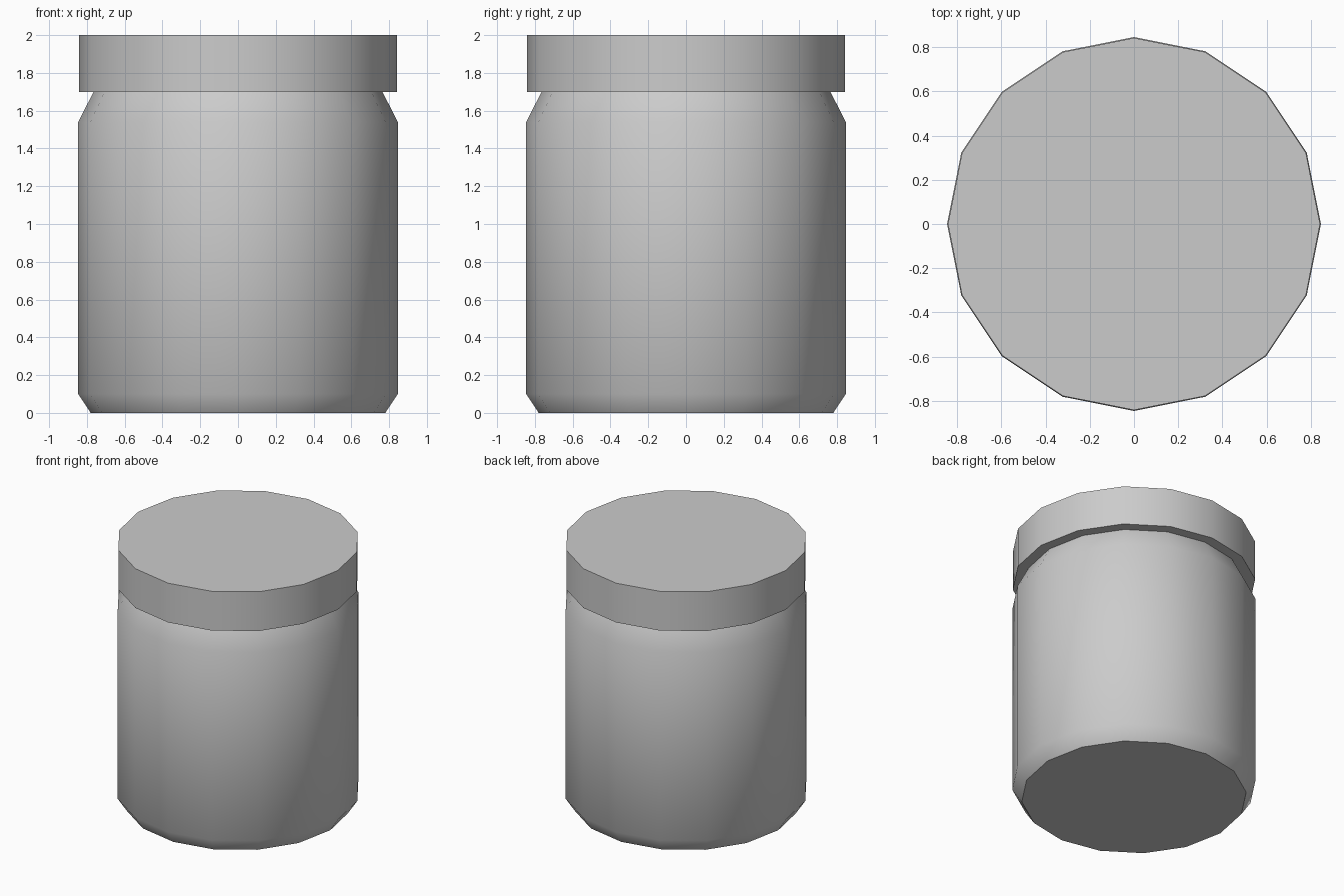
import bpy, bmesh
from math import cos, sin, tau, radians

if "Cube" in bpy.data.objects:
    bpy.data.objects.remove(bpy.data.objects["Cube"])

SIDES = 16


def lathe(name, profile):
    """Closed solid of revolution from (radius, z) rings, bottom to top."""
    bm = bmesh.new()
    rings = [[bm.verts.new((r * cos(tau * i / SIDES), r * sin(tau * i / SIDES), z))
              for i in range(SIDES)] for r, z in profile]
    for low, high in zip(rings, rings[1:]):
        for i in range(SIDES):
            j = (i + 1) % SIDES
            bm.faces.new((low[i], low[j], high[j], high[i]))
    bm.faces.new(rings[0][::-1])
    bm.faces.new(rings[-1])
    mesh = bpy.data.meshes.new(name)
    bm.to_mesh(mesh)
    bm.free()
    obj = bpy.data.objects.new(name, mesh)
    bpy.context.collection.objects.link(obj)
    bpy.ops.object.select_all(action='DESELECT')
    obj.select_set(True)
    bpy.context.view_layer.objects.active = obj
    bpy.ops.object.shade_smooth_by_angle(angle=radians(40))
    return obj


# Jar body: bevelled foot, straight wall, sloped shoulder tucked into the lid
lathe("jar_body", [(0.78, 0), (0.846, 0.10), (0.846, 1.54), (0.762, 1.705)])

# Flat lid overhanging the neck
lathe("lid", [(0.842, 1.70), (0.842, 2.0)])
